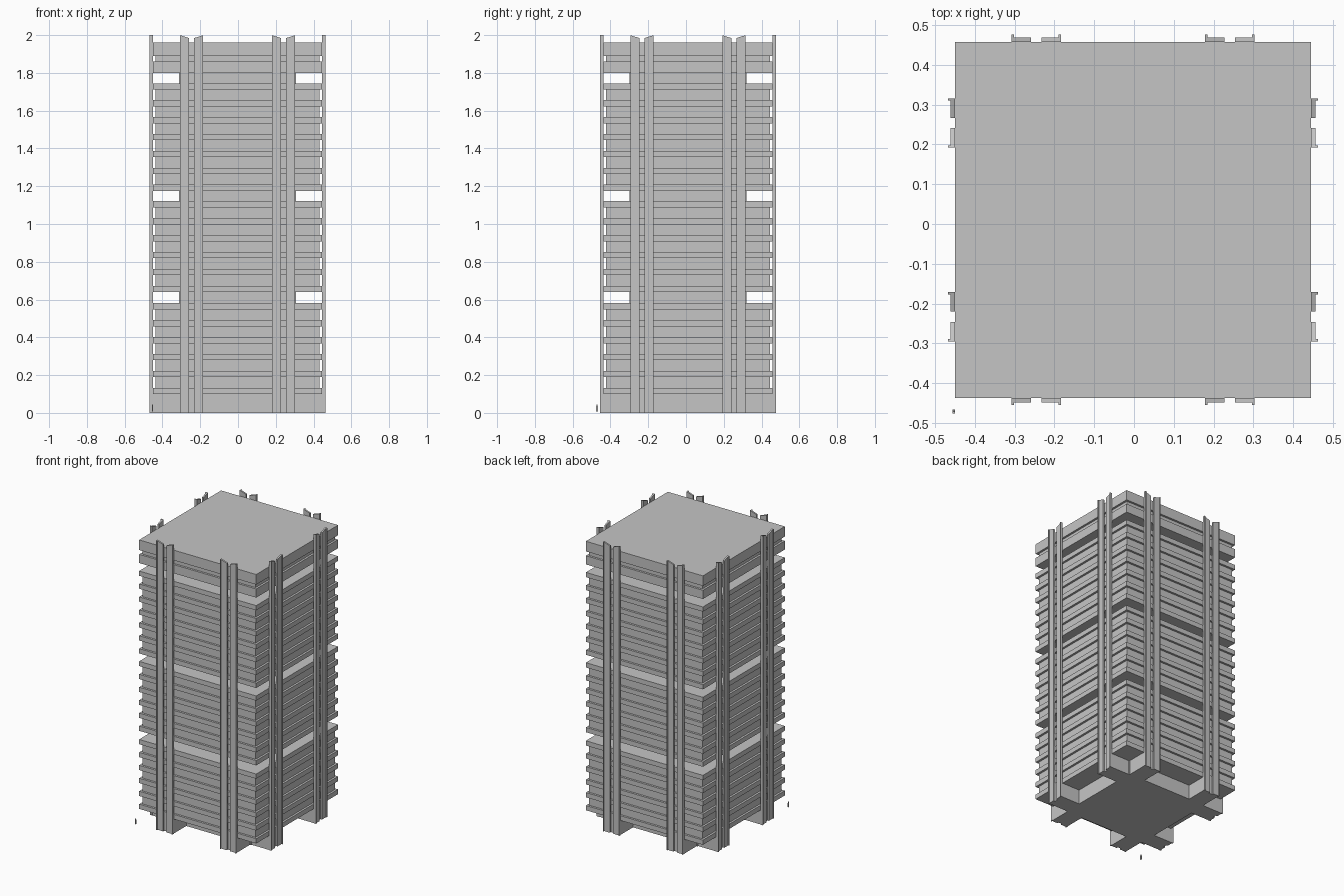
import bpy
import bmesh
from math import pi
from mathutils import Matrix

if "Cube" in bpy.data.objects:
    bpy.data.objects.remove(bpy.data.objects["Cube"], do_unlink=True)

grey = bpy.data.materials.new("concrete grey")
grey.use_nodes = True
COLOUR = (0.56, 0.56, 0.56, 1)
grey.diffuse_color = COLOUR
grey.node_tree.nodes["Principled BSDF"].inputs["Base Color"].default_value = COLOUR

CENTRE = Matrix.Translation((-0.0025, 0.0105, 0))
CORE, WALL, SLAB = 0.31, 0.433, 0.4475   # half widths
PITCH, THICK = 0.0895, 0.033             # storey height, slab thickness


def box(bm, x0, x1, y0, y1, z0, z1):
    size = Matrix.Diagonal((x1 - x0, y1 - y0, z1 - z0, 1))
    middle = Matrix.Translation(((x0 + x1) / 2, (y0 + y1) / 2, (z0 + z1) / 2))
    return bmesh.ops.create_cube(bm, size=1, matrix=middle @ size)["verts"]


def square(bm, half, z0, z1):
    box(bm, -half, half, -half, half, z0, z1)


def finish(bm, name, matrix=CENTRE):
    bmesh.ops.recalc_face_normals(bm, faces=bm.faces[:])
    mesh = bpy.data.meshes.new(name)
    bm.to_mesh(mesh)
    bm.free()
    mesh.materials.append(grey)
    obj = bpy.data.objects.new(name, mesh)
    obj.matrix_world = matrix
    bpy.context.collection.objects.link(obj)


# Central core, seen in the open storeys and at the base
bm = bmesh.new()
square(bm, CORE, 0, 1.9)
finish(bm, "core")

# Three blocks of storeys: a recessed wall with projecting slabs
for name, bottom, count in (("lower", 0.10, 6), ("middle", 0.64, 6), ("upper", 1.175, 7)):
    bm = bmesh.new()
    top = bottom + (count - 1) * PITCH
    square(bm, WALL, bottom + THICK / 2, top + THICK / 2)
    finish(bm, name + "_walls")
    bm = bmesh.new()
    for i in range(count):
        z = bottom + i * PITCH
        square(bm, SLAB, z, z + THICK)
    finish(bm, name + "_slabs")

# Crown: two deep bands with a recess between
bm = bmesh.new()
square(bm, SLAB, 1.80, 1.86)
square(bm, WALL, 1.855, 1.895)
square(bm, SLAB, 1.89, 1.96)
finish(bm, "roof_crown")

# Paired angle-section columns and the base piers behind them, on four sides
for side, name in enumerate(("front", "left", "back", "right")):
    turn = CENTRE @ Matrix.Rotation(side * pi / 2, 4, "Z")
    columns, piers = bmesh.new(), bmesh.new()
    for sign in (-1, 1):
        mid = sign * 0.2435
        box(piers, mid - 0.06, mid + 0.06, -SLAB, -CORE + 0.01, 0, 0.105)
        for hand in (-1, 1):
            inner, outer = mid + hand * 0.013, mid + hand * 0.062
            flange = outer - hand * 0.006
            parts = box(columns, min(inner, outer), max(inner, outer), -0.459, -SLAB, 0, 2)
            parts += box(columns, min(flange, outer), max(flange, outer), -0.4655, -0.458, 0, 2)
            # Tops slope down toward the middle of the pair
            for v in parts:
                if v.co.z > 1:
                    v.co.z = 2 - 0.33 * abs(outer - v.co.x)
    finish(columns, name + "_columns", turn)
    finish(piers, name + "_base_piers", turn)

# Tiny standing figure for scale
bm = bmesh.new()
box(bm, -0.456, -0.450, -0.476, -0.466, 0.008, 0.036)
box(bm, -0.455, -0.451, -0.473, -0.469, 0.036, 0.045)
finish(bm, "scale_figure", Matrix.Identity(4))
